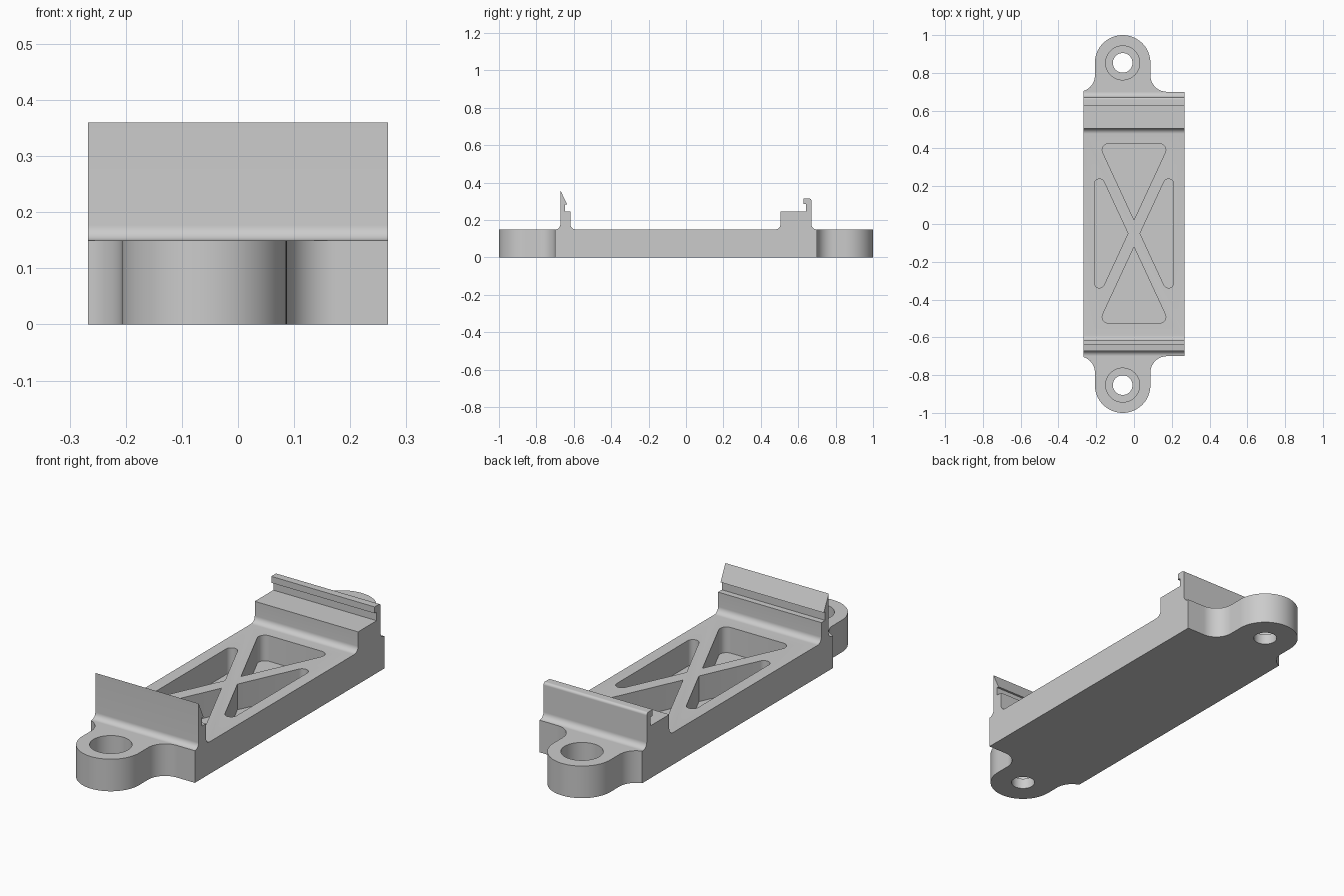
import bpy
import bmesh
import math
from mathutils import Vector

cube = bpy.data.objects.get("Cube")
if cube:
    bpy.data.objects.remove(cube, do_unlink=True)

HALF_W = 0.267      # half width of the bracket
DECK = 0.15         # height of the main plate
END = 0.70          # half length of the main plate
TAB_X, TAB_Y, TAB_R = -0.06, 0.853, 0.147

grey = bpy.data.materials.new("light_grey")
grey.use_nodes = True
grey.diffuse_color = (0.6, 0.6, 0.6, 1)
grey.node_tree.nodes["Principled BSDF"].inputs["Base Color"].default_value = (0.6, 0.6, 0.6, 1)


def rounded(points, steps=10):
    """Turn (a, b, radius) corners into an outline with filleted corners."""
    out = []
    count = len(points)
    for i, (a, b, r) in enumerate(points):
        p = Vector((a, b))
        if r == 0:
            out.append(p)
            continue
        u = (Vector(points[i - 1][:2]) - p).normalized()
        v = (Vector(points[(i + 1) % count][:2]) - p).normalized()
        half = u.angle(v) / 2
        centre = p + (u + v).normalized() * r / math.sin(half)
        start = p + u * r / math.tan(half) - centre
        end = p + v * r / math.tan(half) - centre
        sweep = start.angle(end)
        for k in range(steps + 1):
            t = k / steps
            w0 = math.sin((1 - t) * sweep) / math.sin(sweep)
            w1 = math.sin(t * sweep) / math.sin(sweep)
            out.append(centre + start * w0 + end * w1)
    return out


def prism(name, outline, low, high, axis="z"):
    """Extrude an outline along z, or a (y, z) outline along x."""
    clean = []
    for p in outline:
        if not clean or (p - clean[-1]).length > 1e-5:
            clean.append(p)
    if (clean[0] - clean[-1]).length < 1e-5:
        clean.pop()
    bm = bmesh.new()
    place = (lambda p: (p.x, p.y, low)) if axis == "z" else (lambda p: (low, p.x, p.y))
    face = bm.faces.new([bm.verts.new(place(p)) for p in clean])
    grown = bmesh.ops.extrude_face_region(bm, geom=[face])["geom"]
    d = high - low
    move = Vector((0, 0, d)) if axis == "z" else Vector((d, 0, 0))
    bmesh.ops.translate(bm, vec=move, verts=[g for g in grown if isinstance(g, bmesh.types.BMVert)])
    bmesh.ops.recalc_face_normals(bm, faces=bm.faces)
    mesh = bpy.data.meshes.new(name)
    bm.to_mesh(mesh)
    bm.free()
    mesh.materials.append(grey)
    obj = bpy.data.objects.new(name, mesh)
    bpy.context.collection.objects.link(obj)
    return obj


def circle(x, y, r, sides=48):
    turn = 2 * math.pi / sides
    return [Vector((x + r * math.cos(i * turn), y + r * math.sin(i * turn))) for i in range(sides)]


def combine(target, tool, operation):
    mod = target.modifiers.new(operation.lower(), "BOOLEAN")
    mod.operation = operation
    mod.solver = "EXACT"
    mod.object = tool
    tool.hide_render = True
    bpy.context.view_layer.objects.active = target
    bpy.ops.object.modifier_apply(modifier=mod.name)
    bpy.data.objects.remove(tool, do_unlink=True)


# Main plate with the front clip wall and the rear stepped hook in one side profile
F = 0.028
profile = [
    (-END, 0, 0), (-END, DECK, 0),
    # front clip
    (-0.672, DECK, F - 0.001), (-0.672, 0.36, 0), (-0.636, 0.284, 0),
    (-0.646, 0.284, 0), (-0.646, 0.245, 0), (-0.618, 0.245, 0), (-0.618, DECK, F),
    # rear step and hook
    (0.505, DECK, F), (0.505, 0.245, 0), (0.642, 0.245, 0), (0.642, 0.285, 0),
    (0.627, 0.285, 0), (0.627, 0.315, 0), (0.671, 0.315, 0.012),
    (0.671, DECK, F), (END, DECK, 0), (END, 0, 0),
]
bracket = prism("bracket", rounded(profile), -HALF_W, HALF_W, "x")

# Screw tabs at both ends, blended into the plate
for side in (1, -1):
    left, right = TAB_X - TAB_R, TAB_X + TAB_R
    tab = rounded([
        (-0.4, END, 0), (left, END, 0.087),
        (left, TAB_Y + TAB_R, TAB_R), (right, TAB_Y + TAB_R, TAB_R),
        (right, END, 0.087), (0.2, END, 0), (0.2, END - 0.03, 0), (-0.4, END - 0.03, 0),
    ], 20)
    tab = [Vector((max(p.x, -HALF_W), p.y * side)) for p in tab]
    combine(bracket, prism("screw_tab", tab, 0, DECK), "UNION")

# Screw holes with wide counterbores
for side in (1, -1):
    y = TAB_Y * side
    combine(bracket, prism("screw_hole", circle(TAB_X, y, 0.052), -0.1, 0.3), "DIFFERENCE")
    combine(bracket, prism("counterbore", circle(TAB_X, y, 0.09), 0.05, 0.3), "DIFFERENCE")

# Four triangular pockets that leave a cross-shaped rib
MID = -0.05
for side in (1, -1):
    end_pocket = [(0, MID + side * 0.072, 0),
                  (0.187, MID + side * 0.475, 0.033),
                  (-0.187, MID + side * 0.475, 0.033)]
    side_pocket = [(side * 0.032, MID, 0),
                   (side * 0.21, MID + 0.384, 0.027),
                   (side * 0.21, MID - 0.384, 0.027)]
    for name, shape in (("end_pocket", end_pocket), ("side_pocket", side_pocket)):
        combine(bracket, prism(name, rounded(shape), 0.03, 0.3), "DIFFERENCE")

# Smooth the fillets and bores, keep the edges crisp
bpy.ops.object.select_all(action="DESELECT")
bracket.select_set(True)
bpy.context.view_layer.objects.active = bracket
bpy.ops.object.shade_smooth_by_angle(angle=math.radians(30))
